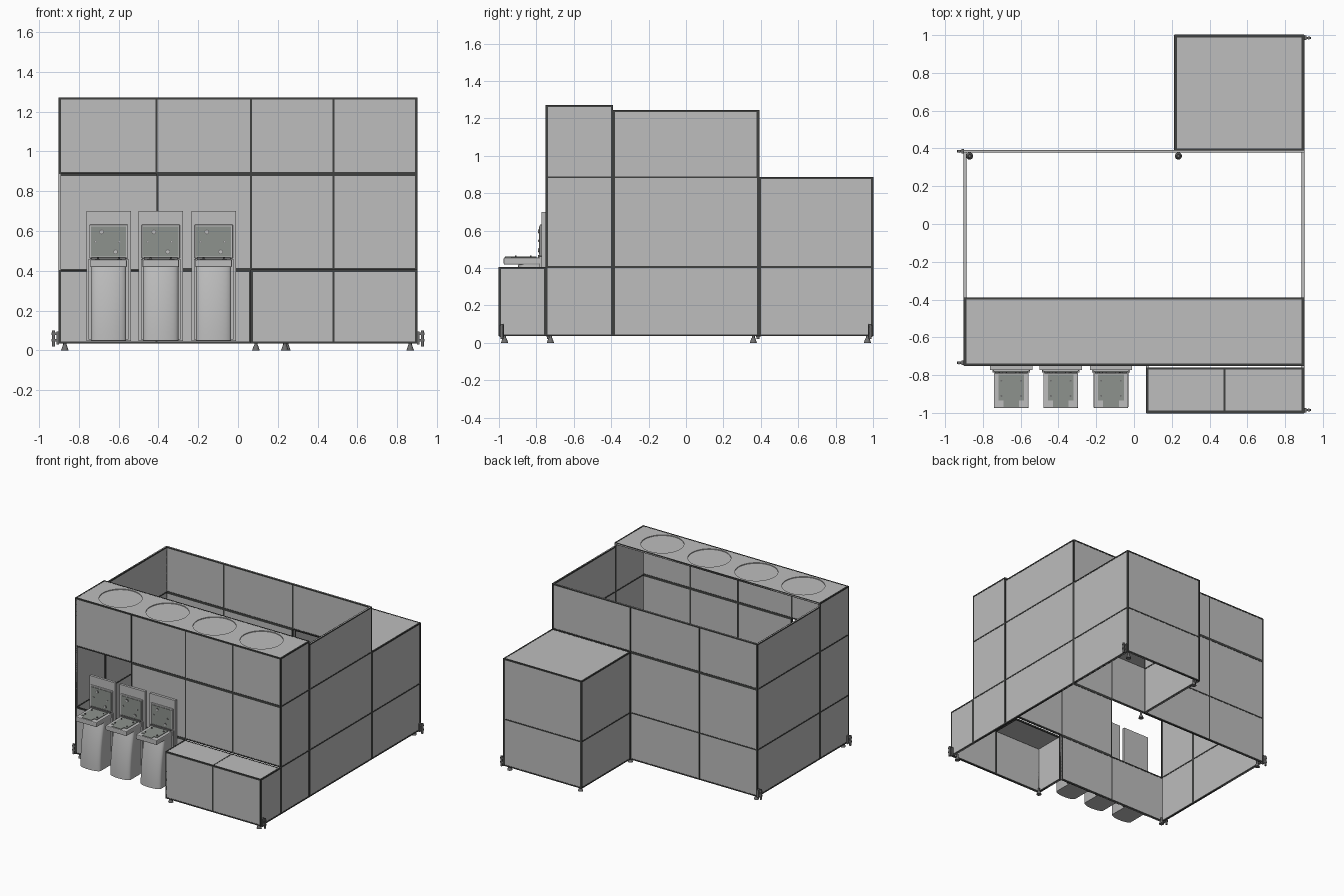
import bpy, bmesh, math
from mathutils import Matrix

cube = bpy.data.objects.get("Cube")
if cube:
    bpy.data.objects.remove(cube, do_unlink=True)


def material(name, r, g, b):
    m = bpy.data.materials.new(name)
    m.use_nodes = True
    m.diffuse_color = (r, g, b, 1)
    m.node_tree.nodes["Principled BSDF"].inputs["Base Color"].default_value = (r, g, b, 1)
    return m


PANEL = material("panel grey", 0.51, 0.51, 0.51)
FRAME = material("dark frame", 0.05, 0.052, 0.05)
SCREEN = material("screen grey", 0.27, 0.29, 0.27)
METAL = material("fitting grey", 0.16, 0.16, 0.16)


def finish(name, bm, mat):
    bmesh.ops.recalc_face_normals(bm, faces=bm.faces)
    me = bpy.data.meshes.new(name)
    bm.to_mesh(me)
    bm.free()
    me.materials.append(mat)
    ob = bpy.data.objects.new(name, me)
    bpy.context.collection.objects.link(ob)
    return ob


def box(name, x, y, z, mat=PANEL, bevel=0):
    """Box from (low, high) pairs on each axis."""
    bm = bmesh.new()
    bmesh.ops.create_cube(bm, size=1)
    for v in bm.verts:
        v.co = [r[0] if c < 0 else r[1] for c, r in zip(v.co, (x, y, z))]
    if bevel:
        bmesh.ops.bevel(bm, geom=bm.edges[:], offset=bevel, segments=2, affect='EDGES', profile=0.5)
    return finish(name, bm, mat)


def cone(name, centre, r1, r2, depth, mat=METAL, axis="Z", sides=16):
    bm = bmesh.new()
    turn = {"Z": Matrix(), "X": Matrix.Rotation(math.pi / 2, 4, "Y"),
            "Y": Matrix.Rotation(math.pi / 2, 4, "X")}[axis]
    bmesh.ops.create_cone(bm, cap_ends=True, segments=sides, radius1=r1, radius2=r2,
                          depth=depth, matrix=Matrix.Translation(centre) @ turn)
    return finish(name, bm, mat)


T = 0.010    # wall thickness
W = 0.010    # seam width
P = 0.002    # how far seams stand proud
BASE, LOW, MID, BACK_TOP, TOP = 0.035, 0.405, 0.885, 1.245, 1.27


def wall(name, axis, pos, side, a, z, seams=(), levels=()):
    """Framed panel wall across an axis, growing from pos towards side."""
    d = sorted((pos, pos + side * T))
    dp = (d[0] - P, d[1] + P)

    def part(label, along, up, mat, depth):
        if axis == "x":
            box(label, depth, along, up, mat)
        else:
            box(label, along, depth, up, mat)

    part(name, a, z, PANEL, d)
    for s in (a[0] + W / 2, a[1] - W / 2) + tuple(seams):
        part(name + "_upright", (s - W / 2, s + W / 2), z, FRAME, dp)
    for s in (z[0] + W / 2, z[1] - W / 2) + tuple(levels):
        part(name + "_rail", a, (s - W / 2, s + W / 2), FRAME, dp)


def lid(name, x, y, z, seams=()):
    """Horizontal cover with a dark frame."""
    ob = box(name, x, y, (z - T, z))
    zp = (z - T - P, z + 0.001)
    for s in (x[0] + W / 2, x[1] - W / 2) + tuple(seams):
        box(name + "_edge", (s - W / 2, s + W / 2), y, zp, FRAME)
    for s in (y[0] + W / 2, y[1] - W / 2):
        box(name + "_edge", x, (s - W / 2, s + W / 2), zp, FRAME)
    return ob


X, FRONT, SHELF, BACK = 0.9, -0.75, -0.39, 0.39

# Front wall, with a serving opening on the right and a gap behind the low box
wall("front_lower", "y", FRONT, 1, (-X, 0.065), (BASE, LOW), (-0.41,))
wall("front_middle", "y", FRONT, 1, (-0.41, X), (LOW, MID), (0.065, 0.48))
wall("front_upper", "y", FRONT, 1, (-X, X), (MID, TOP), (-0.41, 0.065, 0.48))

# Back wall, open into the rear store
wall("back_lower", "y", BACK, -1, (-X, 0.215), (BASE, MID), (-0.39,), (LOW,))
wall("back_upper", "y", BACK, -1, (-X, X), (MID, BACK_TOP), (-0.39, 0.215))

# Side walls
for side, name in ((-1, "right"), (1, "left")):
    wall(name + "_front_side", "x", side * X, -side, (FRONT, SHELF), (BASE, TOP), (), (LOW, MID))
    wall(name + "_main_side", "x", side * X, -side, (SHELF, BACK), (BASE, BACK_TOP), (), (LOW, MID))

# Rear store
wall("store_outer_side", "x", X, -1, (BACK, 1.0), (BASE, MID), (), (LOW,))
wall("store_inner_side", "x", 0.215, 1, (BACK, 1.0), (BASE, MID), (), (LOW,))
wall("store_back", "y", 1.0, -1, (0.215, X), (BASE, MID), (), (LOW,))
lid("store_top", (0.215, X), (BACK, 1.0), MID)

# Low front box
wall("low_box_front", "y", -1.0, 1, (0.065, X), (BASE, LOW), (0.48,))
wall("low_box_outer_side", "x", X, -1, (-1.0, FRONT), (BASE, LOW))
wall("low_box_inner_side", "x", 0.065, 1, (-1.0, FRONT), (BASE, LOW))
lid("low_box_top", (0.065, X), (-1.0, FRONT - 0.01), LOW, (0.48,))

# Canopy with four shallow round recesses
canopy = lid("canopy", (-X, X), (FRONT, SHELF), TOP)
for i in range(4):
    cutter = cone("recess_cutter", (-0.63 + i * 0.412, -0.57, TOP), 0.155, 0.155, 0.012, PANEL, sides=64)
    cutter.hide_render = True
    mod = canopy.modifiers.new("recess", 'BOOLEAN')
    mod.operation, mod.solver, mod.object = 'DIFFERENCE', 'EXACT', cutter
    bpy.context.view_layer.objects.active = canopy
    bpy.ops.object.modifier_apply(modifier=mod.name)
    bpy.data.objects.remove(cutter, do_unlink=True)


def pedestal(x):
    """Column with a bowed front that leans back towards the tray."""
    bm = bmesh.new()
    rings = []
    for i in range(9):
        t = i / 8
        z = 0.05 + 0.37 * t
        front = -0.945 + 0.05 * t * t
        arc = [(x + 0.088 * math.sin(a), front + 0.03 * (1 - math.cos(a)))
               for a in (math.radians(-90 + 15 * k) for k in range(13))]
        outline = [(x - 0.088, -0.765)] + arc + [(x + 0.088, -0.765)]
        rings.append([bm.verts.new((px, py, z)) for px, py in outline])
    n = len(rings[0])
    for lo, hi in zip(rings, rings[1:]):
        for k in range(n):
            bm.faces.new((lo[k], lo[(k + 1) % n], hi[(k + 1) % n], hi[k]))
    bm.faces.new(rings[0])
    bm.faces.new(rings[-1])
    ob = finish("pedestal", bm, PANEL)
    bpy.ops.object.select_all(action='DESELECT')
    ob.select_set(True)
    bpy.context.view_layer.objects.active = ob
    bpy.ops.object.shade_smooth_by_angle()


# Three serving stations
for x in (-0.65, -0.388, -0.122):
    box("station_back_plate", (x - 0.112, x + 0.112), (-0.772, -0.752), (0.048, 0.70))
    pedestal(x)
    for s in (-1, 1):
        box("pedestal_trim", sorted((x + s * 0.088, x + s * 0.1)), (-0.785, -0.77), (0.055, 0.46))
    box("tray", (x - 0.092, x + 0.092), (-0.975, -0.772), (0.418, 0.456), PANEL, 0.006)
    box("tray_inset", (x - 0.068, x + 0.068), (-0.935, -0.798), (0.454, 0.460), SCREEN)
    box("tray_tab", (x - 0.042, x + 0.042), (-0.968, -0.935), (0.454, 0.460), SCREEN)
    box("screen_surround", (x - 0.096, x + 0.096), (-0.782, -0.770), (0.462, 0.632), PANEL, 0.004)
    box("screen", (x - 0.088, x + 0.088), (-0.786, -0.780), (0.472, 0.622), SCREEN)
    box("screen_hinge", (x - 0.085, x + 0.085), (-0.792, -0.776), (0.456, 0.468), METAL)
    for dx, dz, r in ((-0.035, 0.595, 0.012), (0.035, 0.495, 0.012),
                      (-0.065, 0.545, 0.006), (0.055, 0.545, 0.006)):
        cone("screen_button", (x + dx, -0.787, dz), r, r, 0.004, METAL, "Y")
        cone("button_cap", (x + dx, -0.789, dz), r * 0.7, r * 0.7, 0.003, PANEL, "Y")
    for dx in (-0.052, 0.052):
        for y in (-0.83, -0.91):
            cone("tray_stud", (x + dx, y, 0.463), 0.005, 0.005, 0.008, METAL)

# Levelling feet
for x, y in ((0.865, -0.97), (0.09, -0.97), (-0.87, -0.725), (-0.87, 0.36),
             (0.235, 0.36), (0.245, 0.97), (0.865, 0.97)):
    cone("foot_pad", (x, y, 0.013), 0.019, 0.010, 0.026)
    cone("foot_stem", (x, y, 0.035), 0.008, 0.008, 0.03)

# Corner clamps
for s, y in ((1, 0.985), (1, -0.985), (-1, 0.385), (-1, -0.735)):
    box("clamp_plate", sorted((s * X, s * (X + 0.012))), (y - 0.012, y + 0.012), (0.03, 0.095), METAL)
    box("clamp_arm", sorted((s * (X + 0.01), s * (X + 0.036))), (y - 0.006, y + 0.006), (0.045, 0.058), METAL)
    box("clamp_arm", sorted((s * (X + 0.01), s * (X + 0.036))), (y - 0.006, y + 0.006), (0.078, 0.09), METAL)
    cone("clamp_knob", (s * (X + 0.026), y, 0.06), 0.008, 0.008, 0.08, METAL)
